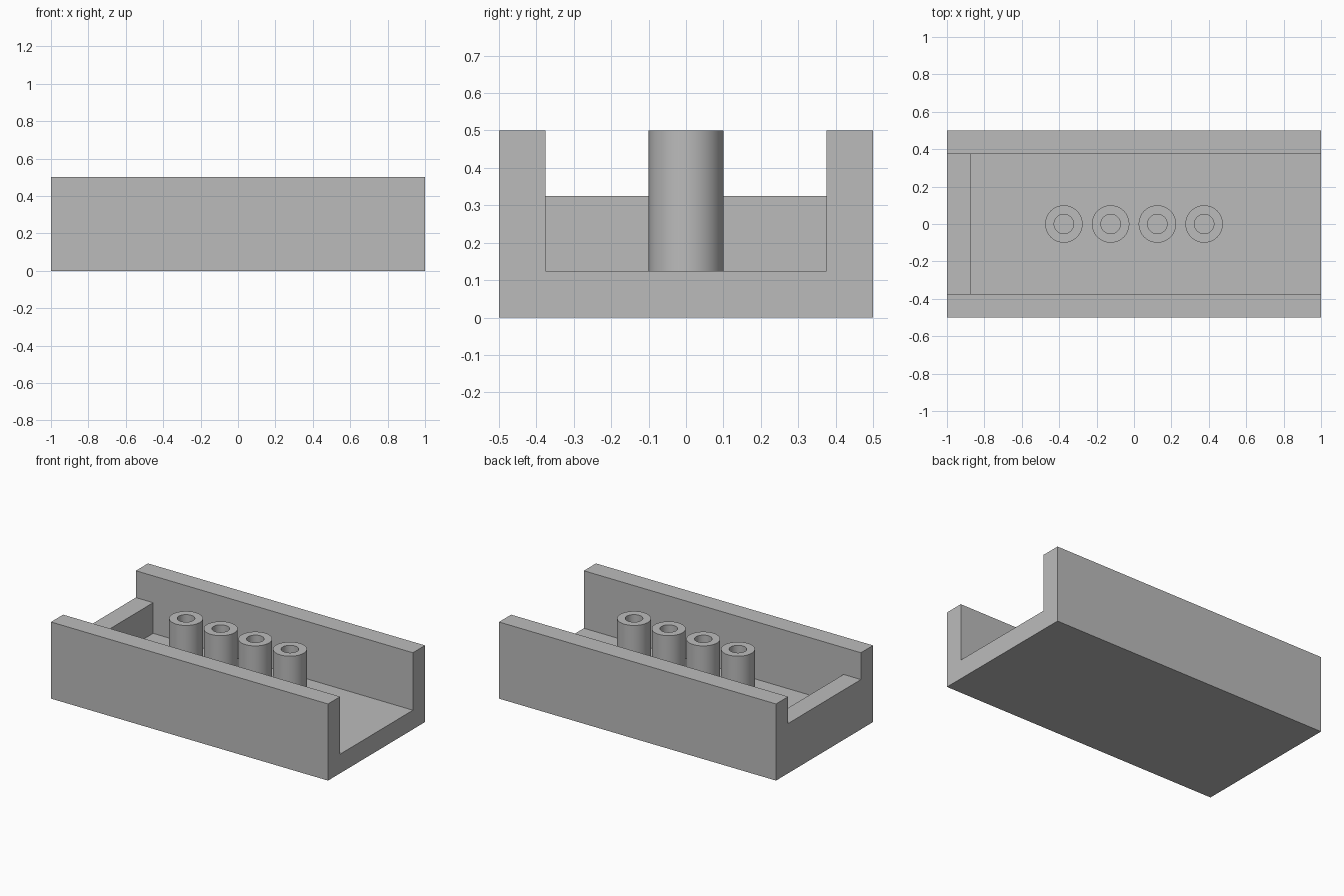
import bpy, bmesh, math
from mathutils import Vector

default = bpy.data.objects.get("Cube")
if default:
    bpy.data.objects.remove(default, do_unlink=True)

grey = bpy.data.materials.new("plain_grey")
grey.use_nodes = True
colour = (0.5, 0.5, 0.5, 1)
grey.diffuse_color = colour
grey.node_tree.nodes["Principled BSDF"].inputs["Base Color"].default_value = colour


def make_object(name, bm):
    bmesh.ops.recalc_face_normals(bm, faces=bm.faces)
    mesh = bpy.data.meshes.new(name)
    bm.to_mesh(mesh)
    bm.free()
    mesh.materials.append(grey)
    obj = bpy.data.objects.new(name, mesh)
    bpy.context.collection.objects.link(obj)
    return obj


def box(name, low, high):
    low, high = Vector(low), Vector(high)
    bm = bmesh.new()
    bmesh.ops.create_cube(bm, size=1)
    bmesh.ops.scale(bm, vec=high - low, verts=bm.verts)
    bmesh.ops.translate(bm, vec=(low + high) / 2, verts=bm.verts)
    return make_object(name, bm)


def activate(obj):
    bpy.ops.object.select_all(action='DESELECT')
    obj.select_set(True)
    bpy.context.view_layer.objects.active = obj


def cut(target, cutter):
    cutter.hide_render = True
    mod = target.modifiers.new("cut", 'BOOLEAN')
    mod.operation = 'DIFFERENCE'
    mod.solver = 'EXACT'
    mod.object = cutter
    activate(target)
    bpy.ops.object.modifier_apply(modifier=mod.name)
    bpy.data.objects.remove(cutter, do_unlink=True)


# Tray: open at one end, with a lower wall at the other
FLOOR, TOP, INNER = 0.125, 0.5, 0.375
tray = box("tray", (-1, -0.5, 0), (1, 0.5, TOP))
cut(tray, box("channel_cutter", (-0.875, -INNER, FLOOR), (1.2, INNER, 0.7)))
cut(tray, box("end_notch_cutter", (-1.2, -INNER, 0.325), (1.2, INNER, 0.7)))


# Hollow posts: a wall profile spun around the vertical axis
def post(name, x, outer=0.1, inner=0.052):
    bm = bmesh.new()
    profile = [(outer, FLOOR), (outer, TOP), (inner, TOP), (inner, FLOOR)]
    verts = [bm.verts.new((r, 0, z)) for r, z in profile]
    edges = [bm.edges.new(pair) for pair in zip(verts, verts[1:] + verts[:1])]
    bmesh.ops.spin(bm, geom=verts + edges, cent=(0, 0, 0), axis=(0, 0, 1),
                   angle=math.tau, steps=64, use_merge=True)
    bmesh.ops.remove_doubles(bm, verts=bm.verts, dist=0.0001)
    obj = make_object(name, bm)
    obj.location.x = x
    activate(obj)
    bpy.ops.object.shade_smooth_by_angle(angle=math.radians(30))


for i in range(4):
    post(f"post_{i + 1}", -0.375 + 0.25 * i)
